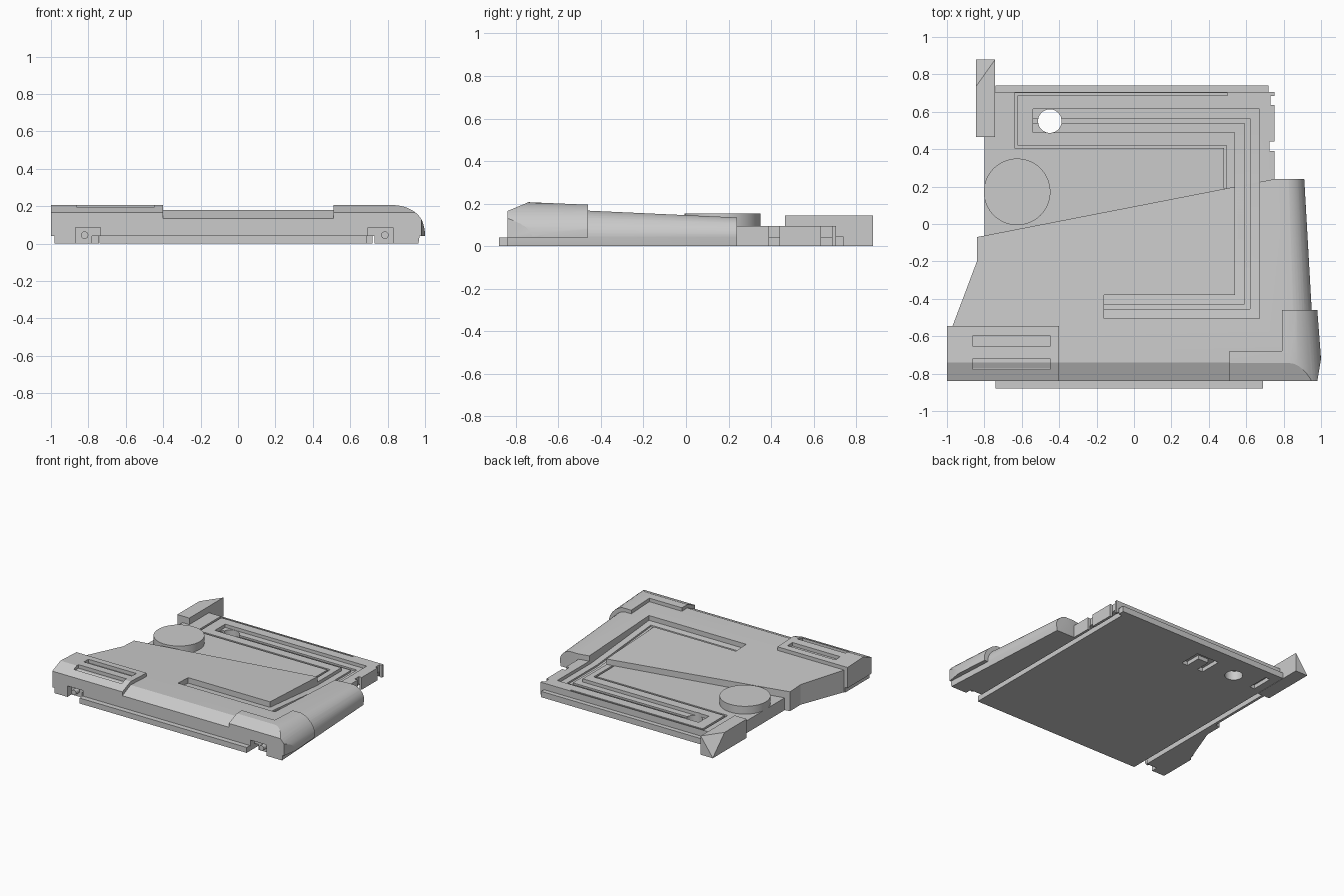
import bpy, bmesh, math
from mathutils import Vector

cube = bpy.data.objects.get("Cube")
if cube:
    bpy.data.objects.remove(cube)

grey = bpy.data.materials.new("plain grey")
grey.use_nodes = True
grey.diffuse_color = (0.6, 0.6, 0.6, 1)
grey.node_tree.nodes["Principled BSDF"].inputs["Base Color"].default_value = (0.6, 0.6, 0.6, 1)

AXES = {"x": lambda a, b, t: (t, a, b), "y": lambda a, b, t: (a, t, b), "z": lambda a, b, t: (a, b, t)}


def loft(name, axis, rings):
    """Solid through equal-sized rings, each given as (position, points)."""
    bm = bmesh.new()
    loops = [[bm.verts.new(AXES[axis](a, b, t)) for a, b in pts] for t, pts in rings]
    n = len(loops[0])
    for low, high in zip(loops, loops[1:]):
        for i in range(n):
            j = (i + 1) % n
            bm.faces.new((low[i], low[j], high[j], high[i]))
    bm.faces.new(loops[0][::-1])
    bm.faces.new(loops[-1])
    bmesh.ops.recalc_face_normals(bm, faces=bm.faces)
    mesh = bpy.data.meshes.new(name)
    bm.to_mesh(mesh)
    bm.free()
    mesh.materials.append(grey)
    ob = bpy.data.objects.new(name, mesh)
    bpy.context.collection.objects.link(ob)
    return ob


def prism(name, axis, pts, t0, t1):
    return loft(name, axis, [(t0, pts), (t1, pts)])


def box(name, x0, x1, y0, y1, z0, z1):
    return prism(name, "z", [(x0, y0), (x1, y0), (x1, y1), (x0, y1)], z0, z1)


def cylinder(name, axis, a, b, r, t0, t1, n=48):
    pts = [(a + r * math.cos(math.tau * i / n), b + r * math.sin(math.tau * i / n)) for i in range(n)]
    return prism(name, axis, pts, t0, t1)


def boolean(ob, cutters, operation="DIFFERENCE"):
    for c in cutters:
        m = ob.modifiers.new("cut", "BOOLEAN")
        m.object, m.operation, m.solver = c, operation, "EXACT"
    bpy.context.view_layer.update()
    graph = bpy.context.evaluated_depsgraph_get()
    mesh = bpy.data.meshes.new_from_object(ob.evaluated_get(graph))
    ob.modifiers.clear()
    ob.data = mesh


def discard(cutters):
    for c in cutters:
        bpy.data.objects.remove(c)


def rounded_section(edge, radius_x, radius_z):
    """Front section with a rounded shoulder on the left side."""
    pts = [(-1.1, -0.05), (edge - 0.015, -0.05), (edge, 0.045)]
    for i in range(1, 13):
        a = math.pi / 2 * i / 12
        pts.append((edge - radius_x * (1 - math.cos(a)), 0.045 + radius_z * math.sin(a)))
    return pts + [(-1.1, 0.045 + radius_z)]


def shaped(name, plan, side, front, back):
    """Intersection of a plan outline, a side profile and a rounded loft."""
    ob = prism(name, "z", plan, -0.02, 0.4)
    tools = [prism("side_tool", "x", side, -1.2, 1.2),
             loft("round_tool", "y", [(-0.9, rounded_section(*front)), (0.3, rounded_section(*back))])]
    boolean(ob, tools, "INTERSECT")
    discard(tools)
    return ob


# Main body, sloping down to the rear with a diagonal back wall
body = shaped("main_body",
              [(-0.98, -0.84), (0.98, -0.84), (0.98, -0.46), (0.91, 0.24), (0.75, 0.24),
               (-0.84, -0.07), (-0.84, -0.2), (-0.97, -0.545), (-0.98, -0.545)],
              [(-0.84, 0), (-0.84, 0.135), (-0.74, 0.18), (0.24, 0.135), (0.24, 0)],
              (0.975, 0.14, 0.145), (0.907, 0.11, 0.09))

# Raised corner pads
pad_side = [(-0.84, 0.04), (-0.84, 0.165), (-0.74, 0.207), (-0.46, 0.195), (-0.46, 0.04)]
left_pad = shaped("left_corner_pad",
                  [(0.51, -0.84), (0.98, -0.84), (1.0, -0.72), (0.98, -0.46),
                   (0.79, -0.46), (0.79, -0.68), (0.51, -0.68)],
                  pad_side, (1.01, 0.17, 0.162), (0.94, 0.17, 0.15))
right_pad = shaped("right_corner_pad",
                   [(-1, -0.84), (-0.4, -0.84), (-0.4, -0.545), (-1, -0.545)],
                   pad_side, (1.01, 0.17, 0.17), (0.94, 0.17, 0.17))

# Rear deck with notched left edge
deck = prism("rear_deck", "z",
             [(-0.8, -0.6), (0.75, -0.6), (0.75, 0.39), (0.725, 0.39), (0.725, 0.44), (0.75, 0.44),
              (0.75, 0.635), (0.73, 0.635), (0.73, 0.685), (0.75, 0.685), (0.75, 0.705), (-0.8, 0.705)],
             0, 0.095)

# Base panel, which shows as a tongue in front and a lip behind
panel = box("base_panel", -0.74, 0.69, -0.88, 0.74, 0, 0.042)
box("rear_lip", -0.74, 0.72, 0.69, 0.74, 0.0, 0.045)

# Underside rebate around the panel
rebate = box("rebate_cutter", -0.78, 0.73, -1, 1, -0.1, 0.04)


def trench(x0, x1, y0, y1, drop):
    """Cutter whose floor rises towards the front, level behind the body."""
    floor = lambda y: 0.095 - drop + max(0, 0.2 - y) * 0.088
    ys = [y0, 0.2, y1] if y0 < 0.2 < y1 else [y0, y1]
    side = [(y, floor(y)) for y in ys] + [(y1, 0.5), (y0, 0.5)]
    return prism("trench_cutter", "x", side, x0, x1)


# Wide cable channel with a narrow deeper groove, then the thin outline groove
trenches = []
for inset, drop in ((0, 0.025), (0.05, 0.038)):
    trenches += [trench(-0.54, 0.67 - inset, 0.49 + inset, 0.615 - inset, drop),
                 trench(0.54 + inset, 0.67 - inset, -0.505 + inset, 0.615 - inset, drop),
                 trench(-0.16, 0.67 - inset, -0.505 + inset, -0.38 - inset, drop)]
trenches += [trench(-0.64, 0.5, 0.687, 0.7, 0.02), trench(-0.64, -0.623, 0.405, 0.7, 0.02),
             trench(-0.64, 0.495, 0.405, 0.42, 0.02), trench(0.48, 0.495, 0.19, 0.42, 0.02)]
hole = cylinder("hole_cutter", "z", -0.45, 0.55, 0.063, -0.1, 0.3)

# Front notches and pad slots
notches = [box("notch_cutter", x, x + 0.135, -0.9, -0.79, -0.1, 0.085) for x in (-0.87, 0.695)]
slots = [box("slot_cutter", -0.86, -0.45, y, y + 0.058, 0.165, 0.4) for y in (-0.655, -0.777)]

# Recesses in the underside
pockets = [box("pocket_cutter", x0, x1, y0, y1, -0.1, 0.03) for x0, x1, y0, y1 in
           ((-0.25, -0.2, 0.45, 0.62), (-0.2, -0.06, 0.57, 0.62), (-0.11, -0.06, 0.45, 0.57),
            (-0.68, -0.64, 0.5, 0.67))]

boolean(body, [rebate] + trenches + notches)
boolean(deck, [rebate] + trenches + [hole])
boolean(left_pad, notches)
boolean(right_pad, notches + slots)
boolean(panel, pockets + [hole])
discard([rebate, hole] + trenches + notches + slots + pockets)

# Pegs inside the front notches
for side, x in (("right", -0.82), ("left", 0.785)):
    cylinder(side + "_notch_peg", "y", x, 0.045, 0.02, -0.835, -0.78, 16)

# Round button on the deck
cylinder("round_button", "z", -0.625, 0.172, 0.178, 0.08, 0.155, 64)

# Rear clip with one corner cut off diagonally
clip = box("rear_clip", -0.845, -0.742, 0.465, 0.88, 0, 0.145)
bm = bmesh.new()
bm.from_mesh(clip.data)
p = Vector((-0.845, 0.735, 0.145))
q = Vector((-0.742, 0.88, 0.145))
r = Vector((-0.845, 0.88, 0.002))
normal = (q - p).cross(r - p)
if normal.z < 0:
    normal.negate()
cut = bmesh.ops.bisect_plane(bm, geom=bm.verts[:] + bm.edges[:] + bm.faces[:],
                             plane_co=p, plane_no=normal, clear_outer=True)
bmesh.ops.holes_fill(bm, edges=[e for e in bm.edges if e.is_boundary])
bmesh.ops.recalc_face_normals(bm, faces=bm.faces)
bm.to_mesh(clip.data)
bm.free()

# Smooth the round surfaces, keeping edges sharp
for ob in bpy.context.view_layer.objects:
    ob.select_set(ob.type == "MESH")
bpy.context.view_layer.objects.active = body
bpy.ops.object.shade_smooth_by_angle(angle=math.radians(20))
